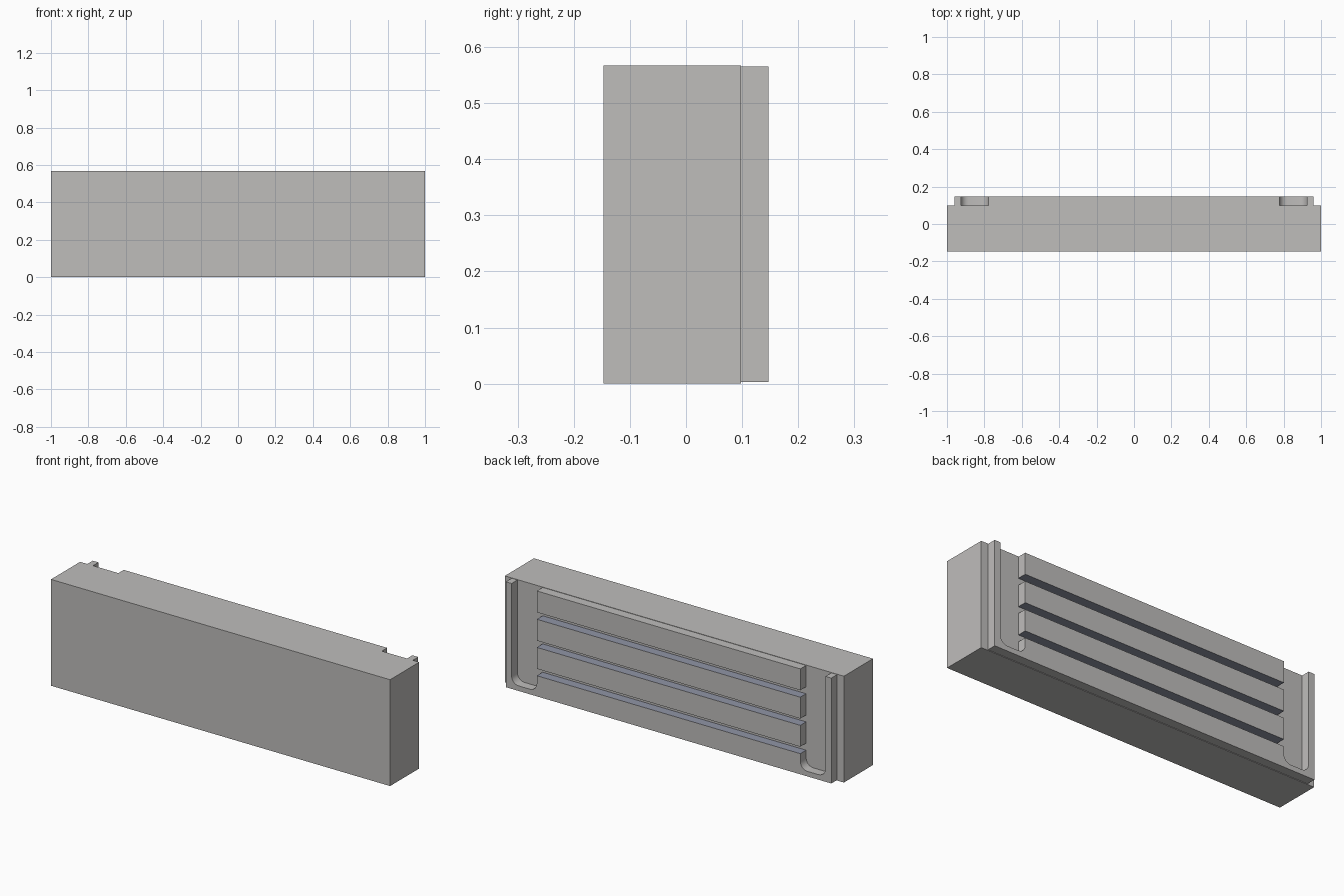
import bpy, bmesh, math

if "Cube" in bpy.data.objects:
    bpy.data.objects.remove(bpy.data.objects["Cube"])

H = 0.567                    # total height
Y0, Y1, Y2 = -0.147, 0.098, 0.147   # front, back of body, back of relief
LOW, TOP = 0.003, 0.565      # relief height range
RIB_OUT, RIB_IN, SLAT_X = 0.96, 0.926, 0.777
FLOOR, R = 0.03, 0.042       # channel floor height and corner radius


def material(name, rgb):
    m = bpy.data.materials.new(name)
    m.diffuse_color = (*rgb, 1)
    m.use_nodes = True
    m.node_tree.nodes["Principled BSDF"].inputs["Base Color"].default_value = m.diffuse_color
    return m


grey = material("warm_grey", (0.52, 0.51, 0.50))
blue = material("slot_blue_grey", (0.28, 0.30, 0.38))


def prism(name, outline, ya, yb, is_slot=None):
    """Extrude an x-z outline from ya to yb; is_slot picks blue faces."""
    bm = bmesh.new()
    a = [bm.verts.new((x, ya, z)) for x, z in outline]
    b = [bm.verts.new((x, yb, z)) for x, z in outline]
    n = len(outline)
    bm.faces.new(a)
    bm.faces.new(b[::-1])
    for i in range(n):
        j = (i + 1) % n
        bm.faces.new((a[i], b[i], b[j], a[j]))
    bmesh.ops.recalc_face_normals(bm, faces=bm.faces)
    for f in bm.faces:
        if is_slot and is_slot(f):
            f.material_index = 1
    me = bpy.data.meshes.new(name)
    bm.to_mesh(me)
    bm.free()
    me.materials.append(grey)
    me.materials.append(blue)
    ob = bpy.data.objects.new(name, me)
    bpy.context.collection.objects.link(ob)
    return ob


def rect(x, z0, z1):
    return [(-x, z0), (x, z0), (x, z1), (-x, z1)]


def arc(cx, cz, start):
    """Quarter turn, clockwise from the start angle."""
    return [(cx + R * math.cos(math.radians(start - 15 * i)),
             cz + R * math.sin(math.radians(start - 15 * i))) for i in range(7)]


def slot_wall(f):
    # horizontal walls that border a slot between slats
    z = f.calc_center_median().z
    return abs(f.normal.z) > 0.9 and 0.1 < z < 0.5


# main block
prism("body", rect(1, 0, H), Y0, Y1)

# frame: side ribs, rounded channels and the lowest slat in one outline
half = [(RIB_OUT, LOW), (RIB_OUT, TOP), (RIB_IN, TOP)]
half += arc(RIB_IN - R, FLOOR + R, 0)
half += arc(SLAT_X + R, FLOOR + R, 270)
half += [(SLAT_X, 0.113)]
frame = half + [(-x, z) for x, z in reversed(half)]
prism("back_frame", frame, Y1 - 0.005, Y2, slot_wall)

# three upper slats
for i, (z0, z1) in enumerate([(0.150, 0.264), (0.300, 0.414), (0.451, TOP)]):
    prism(f"slat_{i + 1}", rect(SLAT_X, z0, z1), Y1 - 0.005, Y2, slot_wall)

# smooth the rounded channel corners
for ob in bpy.context.collection.objects:
    ob.select_set(True)
    bpy.context.view_layer.objects.active = ob
bpy.ops.object.shade_smooth_by_angle(angle=math.radians(30))
